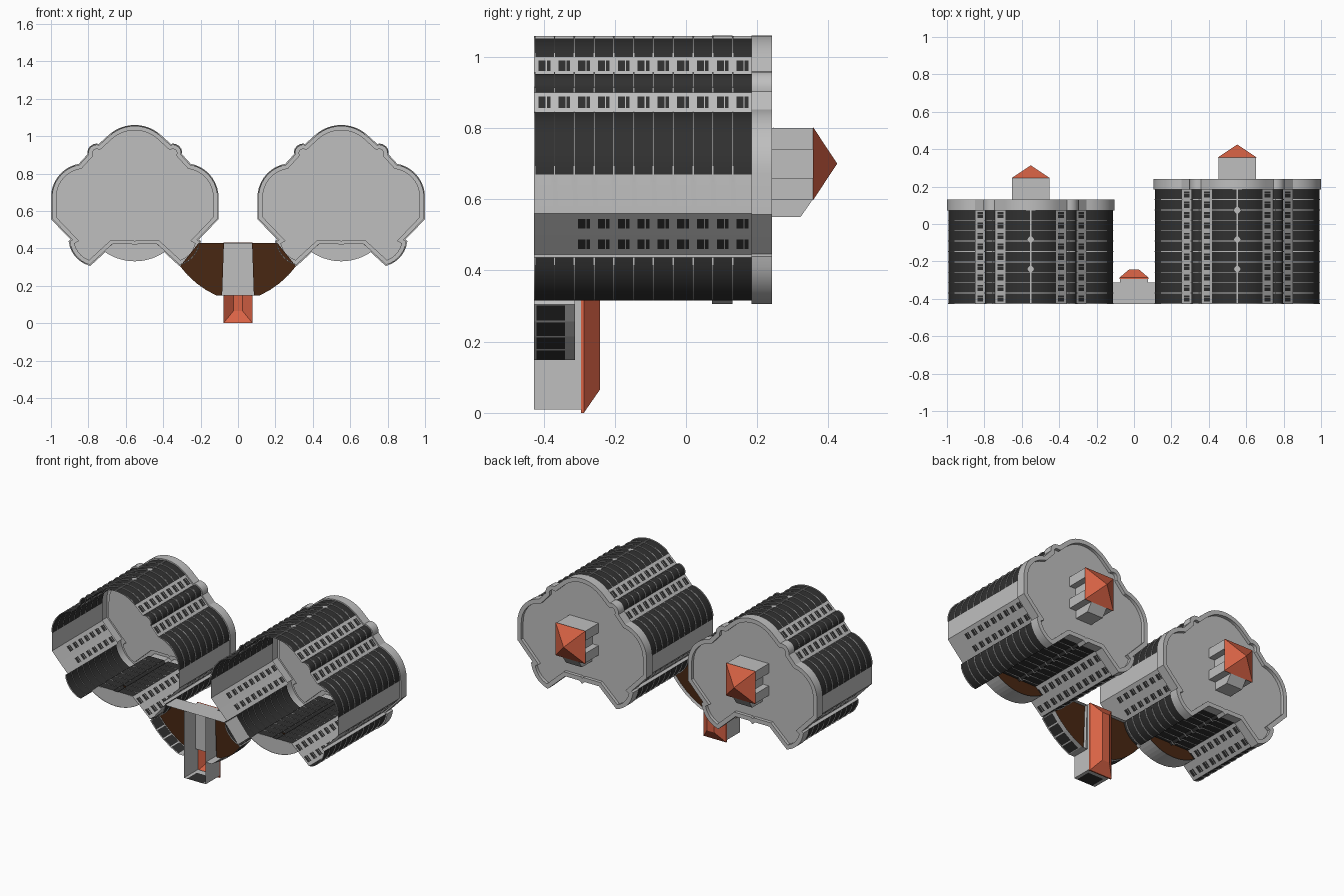
import bpy, bmesh, math
from mathutils import Vector

if "Cube" in bpy.data.objects:
    bpy.data.objects.remove(bpy.data.objects["Cube"])

def material(name, rgb):
    m = bpy.data.materials.new(name)
    m.diffuse_color = (*rgb, 1)
    m.use_nodes = True
    m.node_tree.nodes["Principled BSDF"].inputs["Base Color"].default_value = m.diffuse_color
    return m

MATS = [material("light grey wall", (0.52, 0.52, 0.52)),
        material("dark glass", (0.03, 0.03, 0.03)),
        material("red roof", (0.70, 0.125, 0.06)),
        material("brown deck", (0.065, 0.02, 0.006))]
GREY, GLASS, RED, BROWN = range(4)
BASE, FLOOR = -0.427, 0.0556          # ground level and storey height (along y)

def finish(name, faces, smooth=False):
    """Make an object from (list of xyz corners, material) pairs."""
    bm = bmesh.new()
    for corners, mat in faces:
        f = bm.faces.new([bm.verts.new(c) for c in corners])
        f.material_index = mat
    bmesh.ops.remove_doubles(bm, verts=bm.verts, dist=1e-5)
    me = bpy.data.meshes.new(name)
    bm.to_mesh(me)
    bm.free()
    for m in MATS:
        me.materials.append(m)
    ob = bpy.data.objects.new(name, me)
    bpy.context.collection.objects.link(ob)
    if smooth:
        bpy.ops.object.select_all(action='DESELECT')
        ob.select_set(True)
        bpy.context.view_layer.objects.active = ob
        bpy.ops.object.shade_smooth_by_angle(angle=math.radians(30))
    return ob

def at(p, y):
    return (p[0], y, p[1])

def strip(pts, y0, y1, mat, closed=False):
    """Vertical wall along a plan line."""
    ends = pts[1:] + pts[:1] if closed else pts[1:]
    return [([at(a, y0), at(b, y0), at(b, y1), at(a, y1)], mat) for a, b in zip(pts, ends)]

def plate(pts, y, mat):
    return [([at(p, y) for p in pts], mat)]

def box(x0, x1, y0, y1, z0, z1, mat):
    ring = [(x0, z1), (x1, z1), (x1, z0), (x0, z0)]
    return strip(ring, y0, y1, mat, True) + plate(ring, y1, mat) + plate(ring[::-1], y0, mat)

def arc(a, b, bulge, n):
    """Points after a up to b, bowed to the left of the direction a-b."""
    a, b = Vector(a), Vector(b)
    d = b - a
    nrm = Vector((-d.y, d.x)).normalized()
    r = (d.length ** 2 / 4 + bulge ** 2) / (2 * bulge)
    c = (a + b) / 2 + nrm * (bulge - r)
    s, total = a - c, -2 * math.asin(min(1, d.length / 2 / r))
    out = []
    for i in range(1, n + 1):
        t = total * i / n
        out.append((c.x + s.x * math.cos(t) - s.y * math.sin(t),
                    c.y + s.x * math.sin(t) + s.y * math.cos(t)))
    return out

def offset(pts, dist):
    """Closed plan outline moved outward."""
    out = []
    for i, p in enumerate(pts):
        a, b, c = Vector(pts[i - 1]), Vector(p), Vector(pts[(i + 1) % len(pts)])
        n1, n2 = [Vector((-(d.y), d.x)).normalized() for d in (b - a, c - b)]
        m = (n1 + n2).normalized()
        out.append(tuple(b + m * dist / max(0.6, m.dot(n1))))
    return out

# Half of the tower plan from top centre clockwise; each step has a facade kind:
# G full glass, W wall, O window, D window from the third storey up
half, kinds = [(0, 1.052)], []
def add(points, kind):
    for p in points:
        half.append(p)
        kinds.append(kind)
def wall_with_window(end, kind, frac):
    a, b = Vector(half[-1]), Vector(end)
    for t, k in ((0.5 - frac / 2, 'W'), (0.5 + frac / 2, kind), (1, 'W')):
        add([tuple(a.lerp(b, t))], k)

top_arc = arc((-0.135, 1.0), (0.135, 1.0), 0.052, 12)
add(top_arc[6:], 'G')
wall_with_window((0.19, 0.95), 'O', 0.6)
add(arc((0.19, 0.95), (0.245, 0.9), 0.022, 6), 'G')
wall_with_window((0.295, 0.845), 'O', 0.6)
add(arc((0.295, 0.845), (0.44, 0.67), 0.042, 9), 'G')
add([(0.44, 0.56)], 'W')
wall_with_window((0.385, 0.502), 'D', 0.45)
wall_with_window((0.33, 0.445), 'D', 0.45)
add([(0.345, 0.436)], 'W')
add(arc((0.345, 0.436), (0.24, 0.315), 0.024, 7), 'G')
wall_with_window((0.18, 0.37), 'O', 0.5)
wall_with_window((0.12, 0.425), 'O', 0.5)
add([(0.015, 0.425), (0, 0.412)], 'G')
PLAN = half + [(-x, z) for x, z in half[-2:0:-1]]
KINDS = kinds + kinds[::-1]

def tower(side, cx, floors):
    plan = [(x + cx, z) for x, z in PLAN]
    n = len(plan)
    moved = offset(plan, 0.005)
    ledge = [moved[i] if KINDS[i] == 'G' == KINDS[i - 1] else plan[i] for i in range(n)]
    top = BASE + floors * FLOOR
    faces = []
    def course(p0, y0, p1, y1, glass, f):
        for i in range(n):
            j = (i + 1) % n
            k = KINDS[i]
            dark = (k == 'G' and glass > 0) or (glass == 2 and (k == 'O' or (k == 'D' and f > 1)))
            faces.append(([at(p0[i], y0), at(p0[j], y0), at(p1[j], y1), at(p1[i], y1)],
                          GLASS if dark else GREY))
    # storeys: projecting ledge, then glazing courses
    for f in range(floors):
        y = BASE + f * FLOOR
        course(plan, y, ledge, y, 0, f)
        course(ledge, y, ledge, y + 0.004, 0, f)
        course(ledge, y + 0.004, plan, y + 0.004, 0, f)
        for a, b, g in ((0.004, 0.013, 1), (0.013, 0.033, 2), (0.033, 0.036, 1),
                        (0.036, 0.046, 2), (0.046, FLOOR, 1)):
            course(plan, y + a, plan, y + b, g, f)
    finish(side + "_tower_walls", faces, True)

    # parapet with recessed roof
    rim, inner, cap = offset(plan, 0.008), offset(plan, -0.018), top + 0.057
    roof = strip(rim, top, cap, GREY, True) + strip(inner[::-1], cap - 0.02, cap, GREY, True)
    for i in range(n):
        j = (i + 1) % n
        roof.append(([at(rim[i], cap), at(rim[j], cap), at(inner[j], cap), at(inner[i], cap)], GREY))
        roof.append(([at(plan[i], top), at(plan[j], top), at(rim[j], top), at(rim[i], top)], GREY))
    roof += plate(inner, cap - 0.02, GREY)
    finish(side + "_tower_parapet_roof", roof, True)

    # penthouse with notched sides, sloped porch and pyramid roof
    y0, y1 = cap - 0.02, cap + 0.115
    h = [(-.1, .8), (.1, .8), (.1, .74), (.06, .74), (.06, .66), (.1, .66),
         (.1, .6), (-.1, .6), (-.1, .66), (-.06, .66), (-.06, .74), (-.1, .74)]
    h = [(x + cx, z) for x, z in h]
    finish(side + "_penthouse", strip(h, y0, y1, GREY, True) + plate(h, y1, GREY))
    porch = []
    for x0, x1 in ((-0.055, 0.055),):
        a, b = cx + x0, cx + x1
        lo, hi = cap + 0.08, y1
        porch += [([(a, y0, .55), (a, lo, .55), (a, hi, .6), (a, y0, .6)], GREY),
                  ([(b, y0, .6), (b, hi, .6), (b, lo, .55), (b, y0, .55)], GREY),
                  ([(a, y0, .55), (b, y0, .55), (b, lo, .55), (a, lo, .55)], GREY),
                  ([(a, lo, .55), (b, lo, .55), (b, hi, .6), (a, hi, .6)], GREY)]
    finish(side + "_penthouse_porch", porch)
    base = [(cx + x, z) for x, z in ((-.103, .803), (.103, .803), (.103, .597), (-.103, .597))]
    pyr = [([at(base[i], y1), at(base[(i + 1) % 4], y1), (cx, y1 + 0.068, .7)], RED) for i in range(4)]
    finish(side + "_penthouse_roof", pyr + plate(base[::-1], y1, RED))

    # central mullion and diamond ornaments on the bowed glass
    orn = box(cx - .003, cx + .003, BASE, top, 1.05, 1.058, GREY)
    y = BASE + 0.187
    while y < top - 0.03:
        d = [(cx - .022, y, 1.059), (cx, y - .022, 1.059), (cx + .022, y, 1.059), (cx, y + .022, 1.059)]
        orn.append((d, GREY))
        y += 0.157
    finish(side + "_facade_ornaments", orn)

    # low crescent hall between the wings, brown deck on top
    cres = [(cx + .165, .385)] + arc((cx + .165, .385), (cx - .165, .385), 0.054, 14)
    crescent = (strip(cres, BASE, -0.32, GREY) + plate(cres + [(cx - .12, .424), (cx + .12, .424)], -0.335, BROWN)
                + plate([(cx - .12, .424), (cx + .12, .424)][::-1] + cres[::-1], BASE + .003, GREY))
    finish(side + "_crescent_hall", crescent)

tower("right", 0.552, 11)
tower("left", -0.552, 9)

# Link building: bowed glazed outer walls, brown decks, grey middle strip
link = strip([(-0.21, 0.43), (0.21, 0.43)], BASE, -0.312, GREY)
for s in (1, -1):
    curve = [(0.31, 0.305)] + arc((0.31, 0.305), (0.115, 0.148), 0.016, 4)
    deck = [(0.075, 0.43), (0.21, 0.43)] + curve + [(0.085, 0.148)]
    put = lambda pts: [(s * x, z) for x, z in pts]
    link += plate(put(deck), -0.335, BROWN)
    link += strip(put([(0.21, 0.43), (0.31, 0.305)]), BASE, -0.312, GREY)
    link += strip(put([(0.115, 0.148), (0.075, 0.148)]), BASE, -0.312, GREY)
    for a, b in zip(curve, curve[1:]):
        a, b = Vector(a), Vector(b)
        cut = [tuple(a.lerp(b, t)) for t in (0, 0.06, 0.94, 1)]
        for i in range(3):
            seg = put(cut[i:i + 2])
            link += strip(seg, BASE, -0.42, GREY)
            link += strip(seg, -0.42, -0.34, GLASS if i == 1 else GREY)
            link += strip(seg, -0.34, -0.312, GREY)
link += plate([(-.078, .43), (.078, .43), (.085, .148), (-.085, .148)], -0.313, GREY)
finish("link_building", link)

# Entrance hall: side walls, glazed front and long hipped roof
hall = strip([(0.075, 0.43), (0.075, 0.01)], BASE, -0.29, GREY)
hall += strip([(-0.075, 0.01), (-0.075, 0.43)], BASE, -0.29, GREY)
hall += strip([(-0.075, 0.43), (0.075, 0.43)], -0.315, -0.29, GREY)
for x0, x1, m in ((0.075, 0.055, GREY), (0.055, -0.055, GLASS), (-0.055, -0.075, GREY)):
    hall += strip([(x0, 0.01), (x1, 0.01)], BASE, -0.33, m)
hall += strip([(0.075, 0.01), (-0.075, 0.01)], -0.33, -0.29, GREY)
finish("entrance_hall", hall)
eave = [(-.078, .432), (.078, .432), (.078, 0), (-.078, 0)]
ridge = [(-.025, .37), (.025, .37), (.025, .065), (-.025, .065)]
roof = strip(eave, -0.295, -0.287, RED, True) + plate(ridge, -0.242, RED)
for i in range(4):
    j = (i + 1) % 4
    roof.append(([at(eave[i], -0.287), at(eave[j], -0.287), at(ridge[j], -0.242), at(ridge[i], -0.242)], RED))
finish("entrance_roof", roof)
